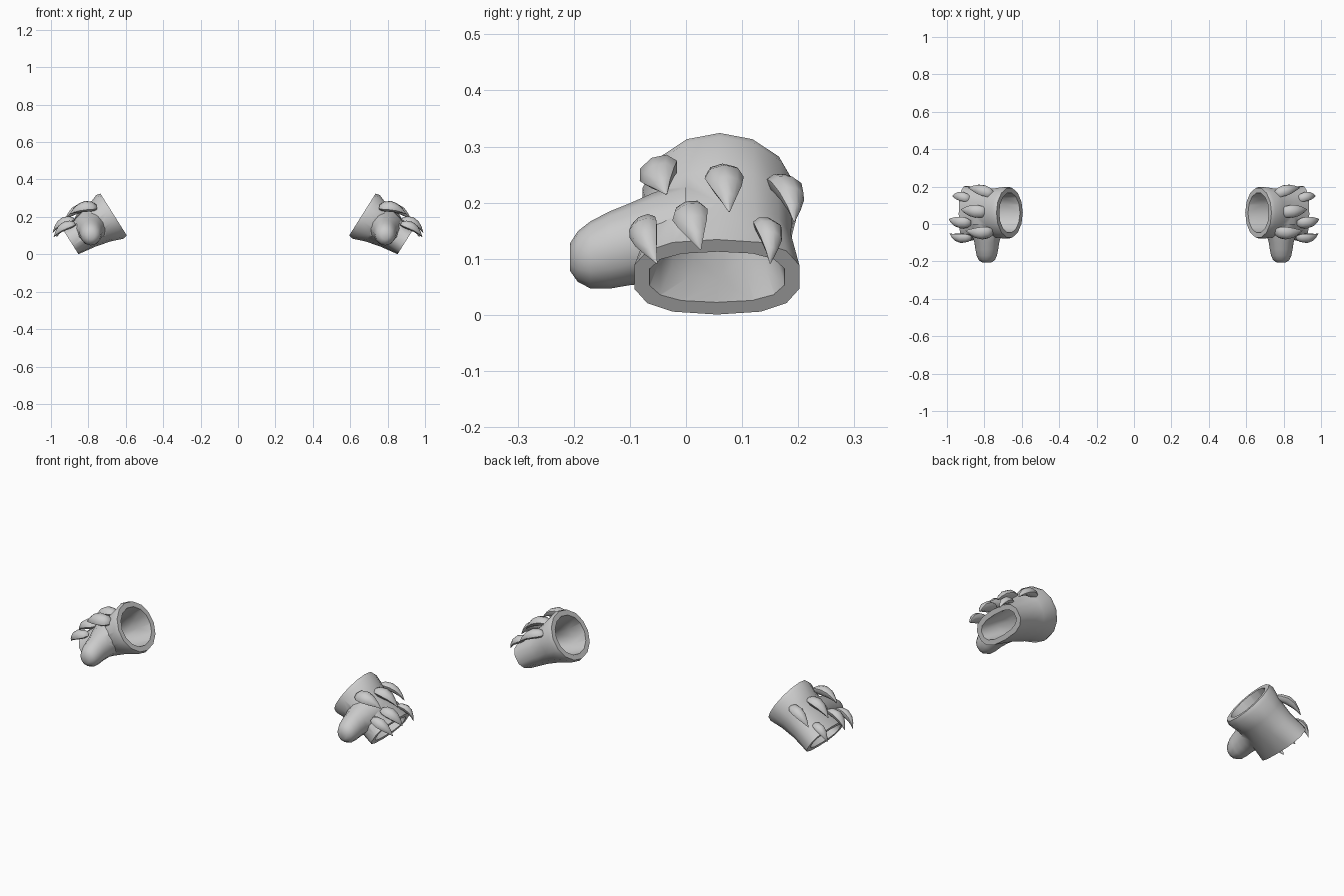
import bpy, bmesh, math
from mathutils import Vector

if "Cube" in bpy.data.objects:
    bpy.data.objects.remove(bpy.data.objects["Cube"])

grey = bpy.data.materials.new("plain_grey")
grey.diffuse_color = (0.6, 0.6, 0.6, 1)
grey.use_nodes = True
grey.node_tree.nodes["Principled BSDF"].inputs["Base Color"].default_value = grey.diffuse_color

AX = Vector((0.846, 0, -0.533))    # wrist to knuckles
UP = Vector((0.533, 0, 0.846))     # back of the hand
Y = Vector((0, 1, 0))
START = Vector((0.665, 0.06, 0.2125))


def ring(centre, a, b, ra, rb, sides, power=2.0):
    """Rounded cross-section in the plane of a and b."""
    pts = []
    for i in range(sides):
        t = 2 * math.pi * i / sides
        c, s = math.cos(t), math.sin(t)
        e = 2.0 / power
        pts.append(centre + a * ra * math.copysign(abs(c) ** e, c)
                   + b * rb * math.copysign(abs(s) ** e, s))
    return pts


def loft(name, rings):
    """Closed solid through a row of rings."""
    bm = bmesh.new()
    rows = [[bm.verts.new(p) for p in r] for r in rings]
    n = len(rows[0])
    for r0, r1 in zip(rows, rows[1:]):
        for i in range(n):
            j = (i + 1) % n
            bm.faces.new((r0[i], r0[j], r1[j], r1[i]))
    bm.faces.new(rows[0])
    bm.faces.new(rows[-1])
    bmesh.ops.recalc_face_normals(bm, faces=bm.faces)
    me = bpy.data.meshes.new(name)
    bm.to_mesh(me)
    bm.free()
    me.materials.append(grey)
    ob = bpy.data.objects.new(name, me)
    bpy.context.collection.objects.link(ob)
    return ob


def activate(ob):
    bpy.ops.object.select_all(action='DESELECT')
    ob.select_set(True)
    bpy.context.view_layer.objects.active = ob


def combine(ob, other, op):
    activate(ob)
    m = ob.modifiers.new("cut", 'BOOLEAN')
    m.operation, m.object, m.solver = op, other, 'EXACT'
    bpy.ops.object.modifier_apply(modifier=m.name)
    bpy.data.objects.remove(other)


def finish(ob, angle):
    """Smooth shading, then the matching part on the other hand."""
    activate(ob)
    bpy.ops.object.shade_smooth_by_angle(angle=math.radians(angle))
    me = ob.data.copy()
    for v in me.vertices:
        v.co.x = -v.co.x
    me.flip_normals()
    twin = bpy.data.objects.new("left_" + ob.name, me)
    bpy.context.collection.objects.link(twin)
    ob.name = "right_" + ob.name


def sleeve(name, rows):
    return loft(name, [ring(START + AX * t + Y * dy, UP, Y, ru, ry, 14, p)
                       for t, dy, ru, ry, p in rows])


# Glove: distance along the hand, y shift, up radius, y radius, squareness
glove = sleeve("glove", [(0, 0, 0.132, 0.135, 2), (0.022, 0, 0.138, 0.141, 2),
                         (0.09, 0, 0.113, 0.132, 2.1), (0.17, -0.002, 0.094, 0.132, 2.3),
                         (0.272, -0.005, 0.079, 0.15, 2.6)])

# Thumb: y, centre z, x radius, z radius
thumb = loft("thumb", [ring(Vector((0.787, y, z)), Vector((1, 0, 0)), Vector((0, 0, 1)), rx, rz, 12)
                       for y, z, rx, rz in [(0.0, 0.145, 0.095, 0.092), (-0.06, 0.137, 0.078, 0.08),
                                            (-0.10, 0.126, 0.066, 0.073), (-0.135, 0.116, 0.061, 0.069),
                                            (-0.17, 0.107, 0.054, 0.06), (-0.193, 0.104, 0.043, 0.045),
                                            (-0.207, 0.103, 0.022, 0.024)]])
combine(glove, thumb, 'UNION')

# Hollow running through from the wrist to the finger opening
hollow = sleeve("hollow", [(-0.01, 0, 0.106, 0.109, 2), (0.08, 0, 0.088, 0.1, 2.1),
                           (0.17, -0.002, 0.068, 0.104, 2.3), (0.282, -0.005, 0.052, 0.125, 2.6)])
combine(glove, hollow, 'DIFFERENCE')
finish(glove, 40)

# Claws: root, tip, half width
CLAWS = [((0.755, -0.042, 0.253), (0.90, -0.035, 0.215), 0.038),
         ((0.79, 0.063, 0.25), (0.925, 0.077, 0.184), 0.035),
         ((0.755, 0.160, 0.235), (0.885, 0.193, 0.166), 0.031),
         ((0.875, 0.005, 0.187), (0.99, 0.026, 0.117), 0.033),
         ((0.872, -0.073, 0.165), (0.985, -0.052, 0.092), 0.029),
         ((0.88, 0.135, 0.163), (0.97, 0.150, 0.092), 0.026)]
for k, (root, tip, w) in enumerate(CLAWS):
    root, tip = Vector(root), Vector(tip)
    d = (tip - root).normalized()
    # outer claws lean around the side of the hand
    out = UP + Y * ((root.y - 0.06) * 5)
    side = d.cross(out).normalized()
    lift = side.cross(d)
    rows = []
    for t, r in [(0, 0.45), (0.12, 0.85), (0.35, 1.0), (0.6, 0.8), (0.82, 0.42), (1, 0.04)]:
        arch = 0.022 * (1 - (2 * t - 1) ** 2)
        rows.append(ring(root.lerp(tip, t) + lift * arch, side, lift, w * r, w * r * 0.72, 8))
    finish(loft("claw_%d" % (k + 1), rows), 50)
